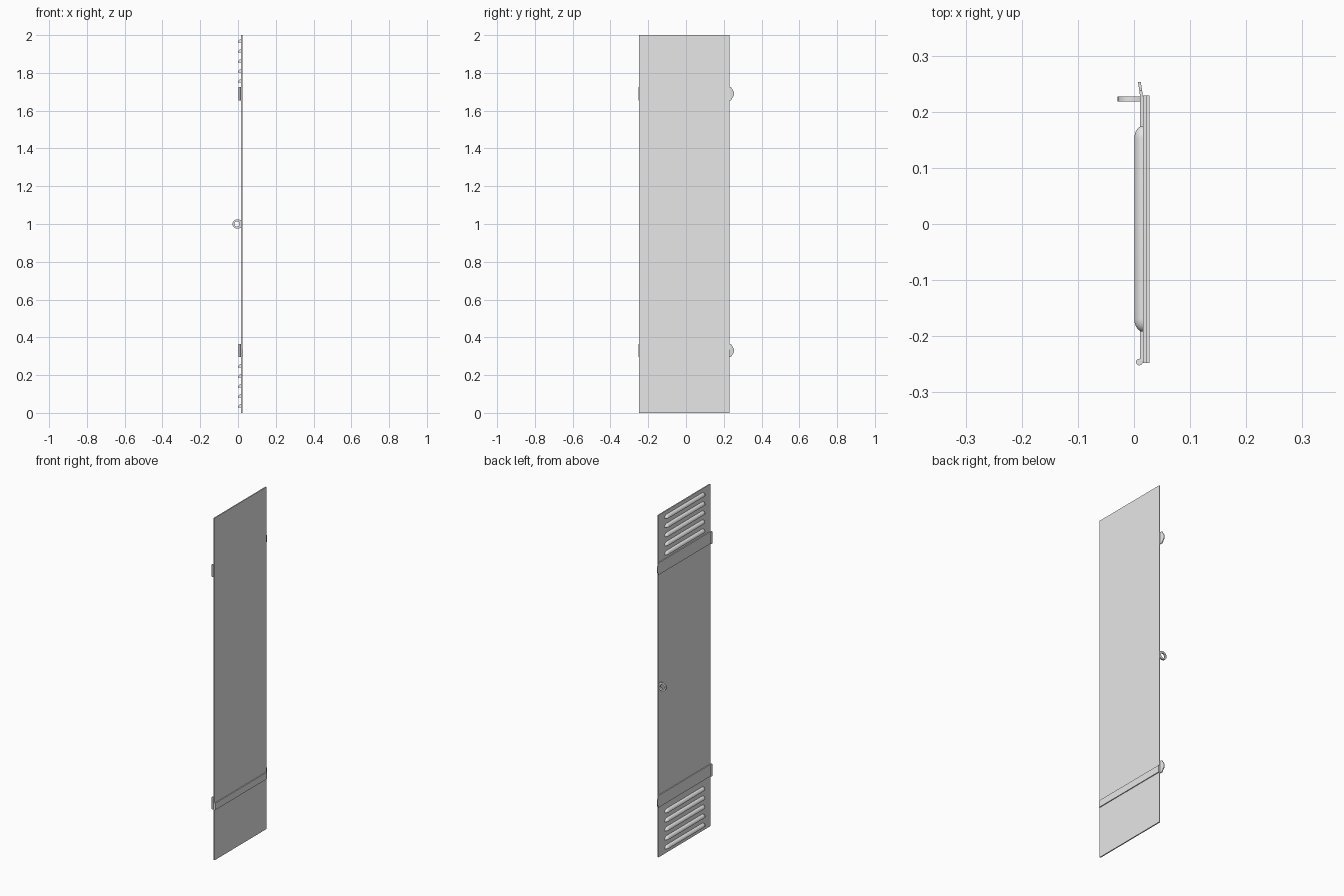
import bpy, bmesh, math

cube = bpy.data.objects.get("Cube")
if cube:
    bpy.data.objects.remove(cube, do_unlink=True)

grey = bpy.data.materials.new("painted_grey_metal")
grey.use_nodes = True
COLOUR = (0.8, 0.8, 0.8, 1)
grey.diffuse_color = COLOUR
grey.node_tree.nodes["Principled BSDF"].inputs["Base Color"].default_value = COLOUR


def finish(name, bm, smooth=False):
    """Turn a bmesh into a named, coloured object."""
    bmesh.ops.remove_doubles(bm, verts=bm.verts, dist=1e-5)
    bmesh.ops.recalc_face_normals(bm, faces=bm.faces)
    mesh = bpy.data.meshes.new(name)
    bm.to_mesh(mesh)
    bm.free()
    mesh.materials.append(grey)
    obj = bpy.data.objects.new(name, mesh)
    bpy.context.collection.objects.link(obj)
    if smooth:
        bpy.ops.object.select_all(action='DESELECT')
        obj.select_set(True)
        bpy.context.view_layer.objects.active = obj
        bpy.ops.object.shade_smooth_by_angle(angle=math.radians(40))
    return obj


def box(name, x, y, z):
    bm = bmesh.new()
    bmesh.ops.create_cube(bm, size=1)
    for v in bm.verts:
        v.co = [lo + (c + 0.5) * (hi - lo) for c, (lo, hi) in zip(v.co, (x, y, z))]
    return finish(name, bm)


def loft(name, rings, closed=False, smooth=False):
    """Skin a row of equal-length rings; cap the ends unless closed."""
    bm = bmesh.new()
    rows = [[bm.verts.new(p) for p in ring] for ring in rings]
    n = len(rows[0])
    pairs = list(zip(rows, rows[1:] + rows[:1])) if closed else list(zip(rows, rows[1:]))
    for a, b in pairs:
        for i in range(n):
            j = (i + 1) % n
            bm.faces.new((a[i], a[j], b[j], b[i]))
    if not closed:
        bm.faces.new(rows[0])
        bm.faces.new(rows[-1])
    return finish(name, bm, smooth)


def louver(name, z):
    """Pressed hood: quarter-round section with rounded ends."""
    steps, depth, height, end = 8, 0.0155, 0.018, 0.023
    low, high = -0.192, 0.175
    stations = []
    for i in range(steps):
        t = math.radians(3 + 87 * i / (steps - 1))
        stations.append((low + end * (1 - math.cos(t)), math.sin(t)))
    stations += [(low + high - y, s) for y, s in reversed(stations)]
    rings = []
    for y, s in stations:
        ring = [(0.0165, y, z - height / 2)]
        for k in range(steps + 1):
            a = math.pi / 2 * k / steps
            ring.append((0.016 - depth * s * math.sin(a), y,
                         z - height / 2 + height * s * math.cos(a)))
        rings.append(ring)
    loft(name, rings, smooth=True)


def strap(name, z):
    """Flat bar with a bent, tapered tip and a knuckle on the hinge side."""
    half = 0.035
    path = [(0.0110, -0.246, half), (0.0110, 0.225, half),
            (0.0095, 0.238, half), (0.0070, 0.253, 0.010)]
    rings = [[(x, y, z - h), (x + 0.005, y, z - h), (x + 0.005, y, z + h), (x, y, z + h)]
             for x, y, h in path]
    loft(name + "_strap", rings)
    knuckle = [[(0.0095 + 0.006 * math.cos(a), -0.246 + 0.006 * math.sin(a), z + side)
                for a in [math.tau * k / 16 for k in range(16)]] for side in (-half, half)]
    loft(name + "_hinge_knuckle", knuckle, smooth=True)


# Door sheet
box("door_panel", (0.016, 0.0225), (-0.248, 0.229), (0, 2))

# Straps, with the lower one showing a thin lip on the outer face
strap("lower", 0.33)
strap("upper", 1.69)
box("lower_strap_lip", (0.022, 0.0275), (-0.248, 0.229), (0.295, 0.335))

# Ventilation louvers
for i in range(5):
    louver(f"lower_louver_{i + 1}", 0.037 + 0.053 * i)
    louver(f"upper_louver_{i + 1}", 1.757 + 0.053 * i)

# Lock loop: rounded eye with a flat root on the door
loop = []
for k in range(32):
    a = math.tau * k / 32
    c, s = math.cos(a), math.sin(a)
    outer = (min(-0.005 + 0.024 * c if c < 0 else -0.005 + 0.023 * min(1, c * 1.6), 0.018),
             1 + 0.024 * s)
    inner = (-0.005 + 0.014 * c, 1 + 0.014 * s)
    loop.append([(outer[0], 0.218, outer[1]), (outer[0], 0.227, outer[1]),
                 (inner[0], 0.227, inner[1]), (inner[0], 0.218, inner[1])])
loft("lock_loop", loop, closed=True, smooth=True)
